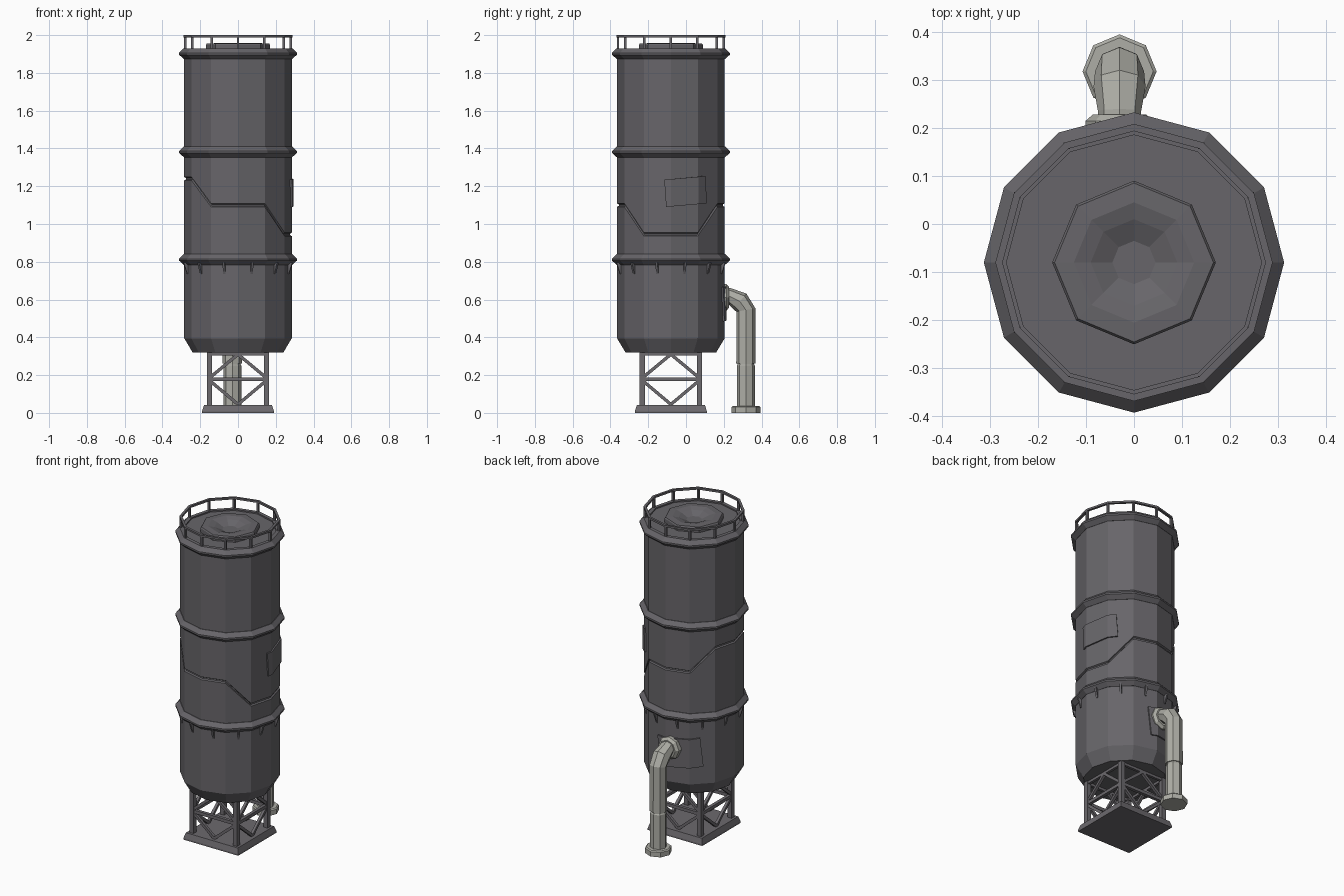
import bpy, bmesh, math
from mathutils import Vector

if "Cube" in bpy.data.objects:
    bpy.data.objects.remove(bpy.data.objects["Cube"])

CY = -0.08          # tank axis is at x=0, y=CY
R = 0.285           # tank shell radius (to the corners)
PX, PY = -0.03, 0.317   # drain pipe axis


def material(name, rgb):
    m = bpy.data.materials.new(name)
    m.diffuse_color = (*rgb, 1)
    m.use_nodes = True
    m.node_tree.nodes["Principled BSDF"].inputs["Base Color"].default_value = m.diffuse_color
    return m


DARK = material("dark grey steel", (0.135, 0.13, 0.142))
STAND = material("stand grey", (0.15, 0.142, 0.155))
PIPE = material("pale pipe grey", (0.42, 0.42, 0.38))


def finish(bm, name, mat):
    bmesh.ops.recalc_face_normals(bm, faces=bm.faces)
    me = bpy.data.meshes.new(name)
    bm.to_mesh(me)
    bm.free()
    me.materials.append(mat)
    ob = bpy.data.objects.new(name, me)
    bpy.context.collection.objects.link(ob)
    return ob


def skin(bm, rings, closed=False):
    """Bridge successive rings; cap the ends or close into a loop."""
    vs = [[bm.verts.new(p) for p in ring] for ring in rings]
    n = len(vs[0])
    pairs = list(zip(vs, vs[1:])) + ([(vs[-1], vs[0])] if closed else [])
    for a, b in pairs:
        for i in range(n):
            j = (i + 1) % n
            bm.faces.new((a[i], a[j], b[j], b[i]))
    if not closed:
        bm.faces.new(vs[0][::-1])
        bm.faces.new(vs[-1])


def lathe(name, profile, n, mat, cx=0, cy=CY, closed=False):
    """Profile items are (radius, z); z may be a function of the angle in degrees."""
    rings = []
    for r, z in profile:
        ring = []
        for i in range(n):
            d = 360 * i / n
            a = math.radians(d)
            ring.append((cx + r * math.cos(a), cy + r * math.sin(a), z(d) if callable(z) else z))
        rings.append(ring)
    bm = bmesh.new()
    skin(bm, rings, closed)
    return finish(bm, name, mat)


def strut(bm, a, b, w, side=(0, 0, 1)):
    """Square bar between two points."""
    a, b = Vector(a), Vector(b)
    d = (b - a).normalized()
    s = Vector(side)
    if abs(d.dot(s)) > 0.95:
        s = Vector((1, 0, 0))
    u = d.cross(s).normalized() * w / 2
    v = d.cross(u).normalized() * w / 2
    skin(bm, [[p + u + v, p - u + v, p - u - v, p + u - v] for p in (a, b)])


# Tank shell with a stepped seam groove running around it
def seam(off):
    def z(d):
        c = math.cos(math.radians(d))
        return off + (0.945 if c > 0.7 else 1.24 if c < -0.7 else 1.1)
    return z


lathe("tank_shell", [(0.24, 0.32), (R, 0.395), (R, seam(-0.009)), (R - 0.009, seam(-0.004)),
                     (R - 0.009, seam(0.004)), (R, seam(0.009)), (R, 1.922)], 12, DARK)

# Reinforcing hoops
for name, z in (("lower_hoop", 0.81), ("middle_hoop", 1.38), ("top_hoop", 1.9)):
    lathe(name, [(R - 0.02, z - 0.027), (R + 0.001, z - 0.027), (0.312, z - 0.004),
                 (0.312, z + 0.006), (R + 0.003, z + 0.03), (R - 0.02, z + 0.03)], 12, DARK, closed=True)

# Dished roof lid
lathe("roof_lid", [(0.17, 1.92), (0.17, 1.948), (0.165, 1.955), (0.125, 1.957), (0.09, 1.948),
                   (0.045, 1.928)], 8, DARK)

# Guard rail with posts
lathe("guard_rail", [(0.273, 1.988), (0.288, 1.988), (0.288, 2.0), (0.273, 2.0)], 12, DARK, closed=True)
bm = bmesh.new()
for i in range(12):
    a = math.radians(30 * i)
    x, y = 0.28 * math.cos(a), CY + 0.28 * math.sin(a)
    strut(bm, (x, y, 1.92), (x, y, 1.992), 0.013)
finish(bm, "guard_rail_posts", DARK)

# Triangular gussets under the lower hoop
bm = bmesh.new()
for i in range(12):
    a = math.radians(30 * i + 15)
    out, tan = Vector((math.cos(a), math.sin(a), 0)), Vector((-math.sin(a), math.cos(a), 0))
    c = Vector((0, CY, 0))
    tri = [(0.27, 0.735), (0.279, 0.735), (0.298, 0.795), (0.27, 0.795)]
    skin(bm, [[c + out * r + tan * s + Vector((0, 0, z)) for r, z in tri] for s in (-0.006, 0.006)])
finish(bm, "hoop_gussets", DARK)


# Repair patches bent around the shell
def patch(name, d0, d1, z0, z1, skew, lean):
    angles = sorted({d0, d1} | {d for d in range(0, 360, 30) if d0 < d < d1} | ({0} if d0 < 0 else set()))
    rings = []
    for d in angles:
        t = (d - d0) / (d1 - d0) - 0.5
        ring = []
        for r, s in ((R - 0.01, -1), (R + 0.009, -1), (R + 0.009, 1), (R - 0.01, 1)):
            # ends lean slightly so the patch sits crooked
            e = d + (lean * s if d in (d0, d1) else 0)
            k = r * math.cos(math.radians(15)) / math.cos(math.radians(e % 30 - 15))
            a = math.radians(e)
            ring.append((k * math.cos(a), CY + k * math.sin(a), (z0 if s < 0 else z1) + skew * t))
        rings.append(ring)
    bm = bmesh.new()
    skin(bm, rings)
    finish(bm, name, DARK)


patch("side_patch", -6, 41, 1.1, 1.245, 0.02, -1)
patch("rear_patch", 80, 134, 0.495, 0.675, 0.02, -2)

# Stand: base slab, four legs and diamond bracing on each side
bm = bmesh.new()
skin(bm, [[(sx * h, CY + sy * h, z) for sx, sy in ((1, 1), (-1, 1), (-1, -1), (1, -1))]
          for h, z in ((0.19, 0), (0.19, 0.01), (0.18, 0.042))])
finish(bm, "stand_base", STAND)

L = 0.151
bm = bmesh.new()
for sx in (-1, 1):
    for sy in (-1, 1):
        strut(bm, (sx * L, CY + sy * L, 0.04), (sx * L, CY + sy * L, 0.325), 0.028)
finish(bm, "stand_legs", STAND)

bm = bmesh.new()
for k in range(4):
    c, s = round(math.cos(k * math.pi / 2)), round(math.sin(k * math.pi / 2))

    def at(u, z):
        return (u * c - L * s, CY + u * s + L * c, z)
    strut(bm, at(-L, 0.178), at(L, 0.178), 0.02)
    strut(bm, at(-L, 0.312), at(L, 0.312), 0.016)
    for e in (-1, 1):
        strut(bm, at(e * L, 0.185), at(0, 0.31), 0.017)
        strut(bm, at(e * L, 0.172), at(0, 0.045), 0.017)
finish(bm, "stand_bracing", STAND)


# Drain pipe swept along a bent path, with flanges
def tube(name, path, n=8):
    """Path items are (y, z, radius, direction angle in the yz plane)."""
    rings = []
    for y, z, r, d in path:
        t = math.radians(d)
        ring = []
        for i in range(n):
            a = 2 * math.pi * i / n
            q = r * math.sin(a)
            ring.append((PX + r * math.cos(a), y - q * math.sin(t), z + q * math.cos(t)))
        rings.append(ring)
    bm = bmesh.new()
    skin(bm, rings)
    finish(bm, name, PIPE)


tube("drain_pipe_elbow", [(0.19, 0.617, 0.045, 0), (0.235, 0.615, 0.045, -5), (0.285, 0.59, 0.054, -40),
                          (PY, 0.545, 0.051, -80), (PY, 0.262, 0.051, -90)])
tube("drain_pipe_lower", [(PY, 0.266, 0.044, -90), (PY, 0.256, 0.044, -90), (PY, 0.25, 0.048, -90),
                          (PY, 0.02, 0.048, -90)])
tube("drain_pipe_wall_flange", [(0.185, 0.612, 0.071, 0), (0.214, 0.612, 0.071, 0), (0.228, 0.612, 0.055, 0)])
tube("drain_pipe_foot", [(PY, 0.036, 0.07, -90), (PY, 0.03, 0.077, -90), (PY, 0, 0.077, -90)])
